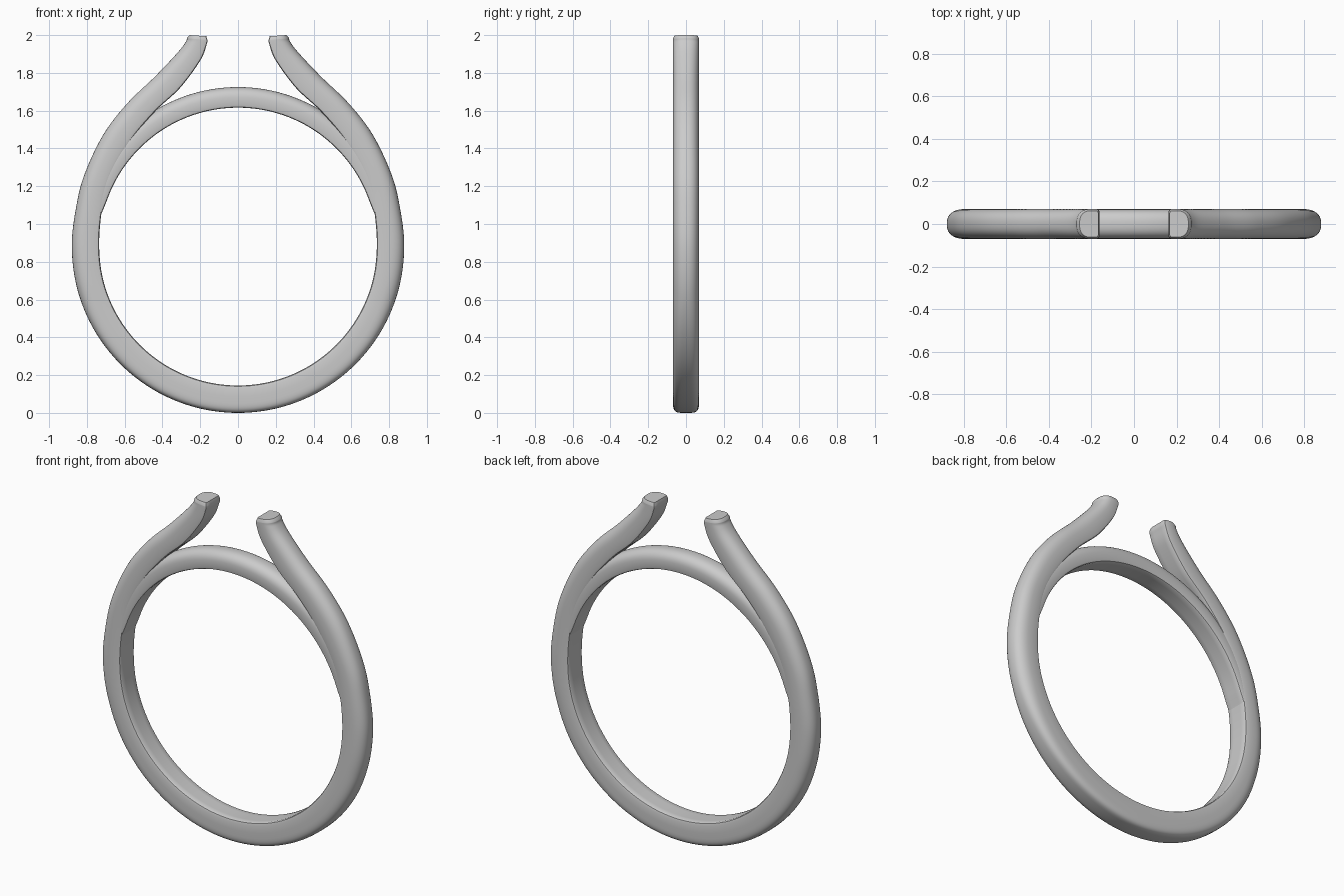
import bpy, bmesh, math
from mathutils import Vector

if "Cube" in bpy.data.objects:
    bpy.data.objects.remove(bpy.data.objects["Cube"])

CZ, R_IN = 0.88, 0.735      # finger hole centre height and radius


def section(n, bevel=0.06):
    """Rounded D section: (u, y), u = 0 inside face, 1 outside face, y = -1..1."""
    half = [(0.0, 0.0), (0.0, 0.45), (0.0, 0.84), (bevel * 0.5, 0.95), (bevel * 2, 1.0)]
    u0 = 0.4
    for i in range(13):
        a = math.pi / 2 * (1 - i / 12)
        half.append((u0 + (1 - u0) * max(math.cos(a), 0) ** (2 / n), math.sin(a) ** (2 / n)))
    return half + [(u, -y) for u, y in reversed(half[1:-1])]


def loft(name, stations):
    """Skin through stations of (inner point, outer point, half width, roundness)."""
    bm = bmesh.new()
    rings = []
    for p, q, hw, n in stations:
        rings.append([bm.verts.new((p.x + (q.x - p.x) * u, y * hw, p.y + (q.y - p.y) * u))
                      for u, y in section(n)])
    m = len(rings[0])
    for a, b in zip(rings, rings[1:]):
        for i in range(m):
            j = (i + 1) % m
            bm.faces.new((a[i], a[j], b[j], b[i]))
    bm.faces.new(rings[0])
    bm.faces.new(rings[-1])
    bmesh.ops.recalc_face_normals(bm, faces=bm.faces)
    me = bpy.data.meshes.new(name)
    bm.to_mesh(me)
    bm.free()
    ob = bpy.data.objects.new(name, me)
    bpy.context.collection.objects.link(ob)
    bpy.ops.object.select_all(action='DESELECT')
    ob.select_set(True)
    bpy.context.view_layer.objects.active = ob
    bpy.ops.object.shade_smooth_by_angle(angle=math.radians(40))
    return ob


def spline(pts, steps):
    """Catmull-Rom through 2D points."""
    out = []
    for i in range(1, len(pts) - 2):
        a, b, c, d = pts[i - 1:i + 3]
        for k in range(steps):
            t = k / steps
            out.append(0.5 * (2 * b + (c - a) * t + (2 * a - 5 * b + 4 * c - d) * t * t
                              + (3 * b - a - 3 * c + d) * t ** 3))
    return out + [pts[-2]]


def polar(r, deg):
    a = math.radians(deg)
    return Vector((r * math.cos(a), CZ + r * math.sin(a)))


# Open band: round below, flaring into two upturned tips
inner = [polar(R_IN, a) for a in range(-105, 1, 15)]
outer = [polar(CZ, a) for a in range(-105, 1, 15)]
inner += [Vector(p) for p in [(.718, 1.09), (.672, 1.26), (.57, 1.44), (.44, 1.595),
                              (.307, 1.72), (.20, 1.865), (.166, 1.95), (.162, 1.975), (.162, 1.99)]]
outer += [Vector(p) for p in [(.855, 1.10), (.81, 1.27), (.712, 1.475), (.585, 1.64),
                              (.44, 1.78), (.322, 1.905), (.278, 1.962), (.27, 1.985), (.268, 2.0)]]
ins, outs = spline(inner, 8), spline(outer, 8)
half = []
for p, q in zip(ins, outs):
    f = min(max((p.y - 0.15) / 0.5, 0), 1)          # squarer section at the bottom
    half.append((p, q, 0.07, 4.5 - 2.1 * f))
p, q = ins[-1], outs[-1]                             # softened tip end
half.append((Vector((.168, 1.994)), Vector((.256, 2.0)), 0.062, 2.4))
mirrored = [(Vector((-p.x, p.y)), Vector((-q.x, q.y)), w, n) for p, q, w, n in reversed(half[1:])]
loft("open_band", mirrored + half)

# Inner arch closing the finger hole, its ends buried in the band
arch = []
for i in range(73):
    a = 5 + 170 * i / 72
    bury = max(0, 1 - min(a, 180 - a) / 18) * 0.03
    arch.append((polar(R_IN + 0.001 + bury, a), polar(0.845, a), 0.068, 2.4))
loft("inner_arch", arch)
